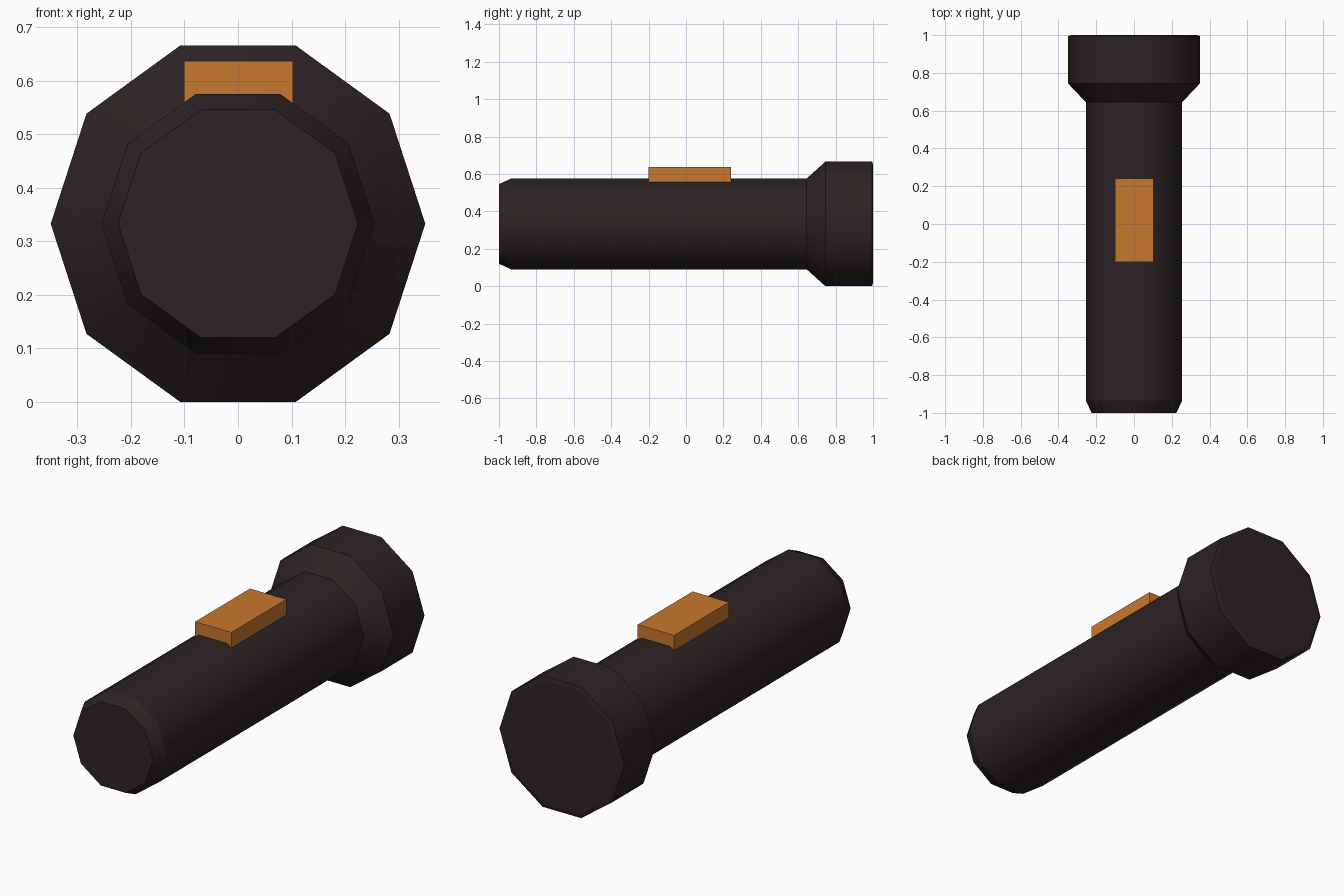
import bpy, bmesh, math

if "Cube" in bpy.data.objects:
    bpy.data.objects.remove(bpy.data.objects["Cube"])

SIDES = 10
ZC = 0.333  # height of the flashlight axis


def material(name, rgb):
    m = bpy.data.materials.new(name)
    m.diffuse_color = (*rgb, 1)
    m.use_nodes = True
    m.node_tree.nodes["Principled BSDF"].inputs["Base Color"].default_value = m.diffuse_color
    return m


def add_object(name, bm, mat):
    bmesh.ops.recalc_face_normals(bm, faces=bm.faces)
    me = bpy.data.meshes.new(name)
    bm.to_mesh(me)
    bm.free()
    me.materials.append(mat)
    ob = bpy.data.objects.new(name, me)
    bpy.context.collection.objects.link(ob)
    return ob


def lathe_y(name, profile, mat):
    """Ten-sided closed turning around the y axis; profile is (y, radius).
    Sides are shaded smooth around, with every ring kept sharp."""
    bm = bmesh.new()
    rings = []
    for y, r in profile:
        rings.append([bm.verts.new((r * math.cos(math.tau * i / SIDES), y,
                                    ZC + r * math.sin(math.tau * i / SIDES)))
                      for i in range(SIDES)])
    for a, b in zip(rings, rings[1:]):
        for i in range(SIDES):
            j = (i + 1) % SIDES
            bm.faces.new((a[i], a[j], b[j], b[i])).smooth = True
    bm.faces.new(rings[0])
    bm.faces.new(rings[-1])
    for ring in rings:
        for i in range(SIDES):
            bm.edges.get((ring[i], ring[(i + 1) % SIDES])).smooth = False
    return add_object(name, bm, mat)


black = material("dark casing", (0.026, 0.017, 0.017))
orange = material("orange switch", (0.578, 0.188, 0.026))

# casing: tail chamfer, handle, flared head, rim and lens
lathe_y("flashlight_casing", [(-1.0, 0.224), (-0.935, 0.255), (0.645, 0.255),
                              (0.745, 0.35), (0.995, 0.35), (1.0, 0.33)], black)

# slide switch, sunk slightly into the handle
bm = bmesh.new()
bmesh.ops.create_cube(bm, size=1)
for v in bm.verts:
    v.co = (v.co.x * 0.204 + 0.001, v.co.y * 0.44 + 0.02, v.co.z * 0.092 + 0.591)
add_object("switch", bm, orange)
